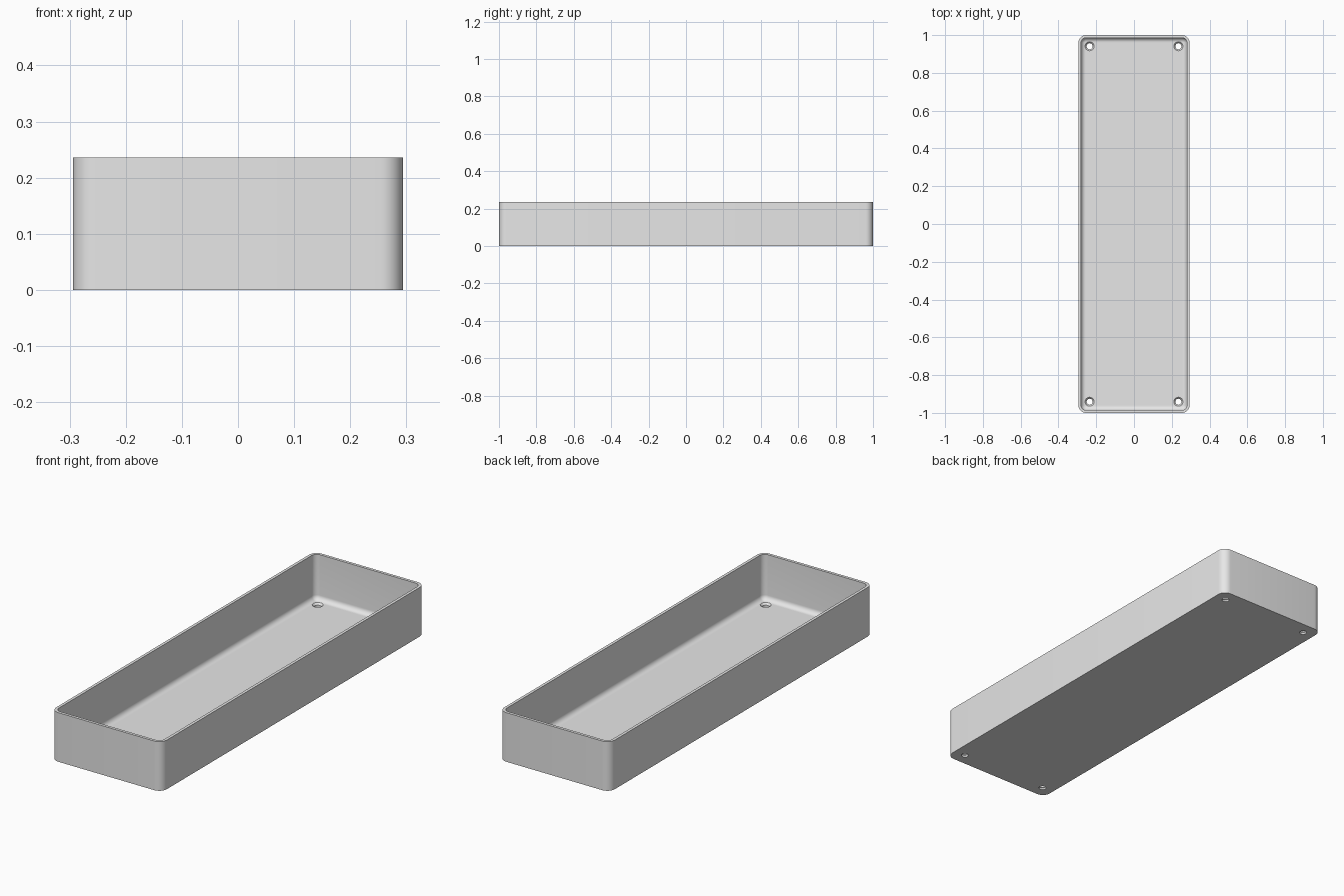
import bpy, bmesh, math

cube = bpy.data.objects.get("Cube")
if cube:
    bpy.data.objects.remove(cube, do_unlink=True)

HALF_X, HALF_Y, HEIGHT = 0.294, 1.0, 0.236
CORNER, WALL, FLOOR, FILLET = 0.04, 0.014, 0.018, 0.024
ARC_STEPS = 8

grey = bpy.data.materials.new("light_grey")
grey.use_nodes = True
grey.diffuse_color = (0.8, 0.8, 0.8, 1)
grey.node_tree.nodes["Principled BSDF"].inputs["Base Color"].default_value = (0.8, 0.8, 0.8, 1)


def rounded_ring(bm, inset, z):
    """Rounded rectangle of vertices, inset from the outer wall."""
    radius = CORNER - inset
    cx, cy = HALF_X - CORNER, HALF_Y - CORNER
    ring = []
    for quarter, (sx, sy) in enumerate([(1, 1), (-1, 1), (-1, -1), (1, -1)]):
        for i in range(ARC_STEPS + 1):
            a = (quarter + i / ARC_STEPS) * math.pi / 2
            ring.append(bm.verts.new((sx * cx + radius * math.cos(a),
                                      sy * cy + radius * math.sin(a), z)))
    return ring


def circle_ring(bm, x, y, radius, z, sides=32):
    return [bm.verts.new((x + radius * math.cos(2 * math.pi * i / sides),
                          y + radius * math.sin(2 * math.pi * i / sides), z))
            for i in range(sides)]


def skin(bm, rings):
    """Closed skin through a stack of rings, capped at both ends."""
    for low, high in zip(rings, rings[1:]):
        for i in range(len(low)):
            j = (i + 1) % len(low)
            bm.faces.new((low[i], low[j], high[j], high[i]))
    bm.faces.new(rings[0][::-1])
    bm.faces.new(rings[-1])


def make_object(name, bm):
    bmesh.ops.recalc_face_normals(bm, faces=bm.faces[:])
    mesh = bpy.data.meshes.new(name)
    bm.to_mesh(mesh)
    bm.free()
    mesh.materials.append(grey)
    obj = bpy.data.objects.new(name, mesh)
    bpy.context.collection.objects.link(obj)
    return obj


# Tray shell: outer wall, rim, inner wall, floor fillet
bm = bmesh.new()
rows = [(0, 0), (0, HEIGHT), (WALL, HEIGHT)]
for i in range(ARC_STEPS + 1):
    a = i / ARC_STEPS * math.pi / 2
    rows.append((WALL + FILLET * (1 - math.cos(a)),
                 FLOOR + FILLET * (1 - math.sin(a))))
skin(bm, [rounded_ring(bm, inset, z) for inset, z in rows])
tray = make_object("tray", bm)

# Countersunk screw holes near the four corners
bm = bmesh.new()
for x in (-0.235, 0.235):
    for y in (-0.941, 0.941):
        profile = [(0.016, -0.02), (0.016, 0.009), (0.024, FLOOR), (0.024, 0.06)]
        skin(bm, [circle_ring(bm, x, y, r, z) for r, z in profile])
cutter = make_object("hole_cutter", bm)
cutter.hide_render = True

cut = tray.modifiers.new("screw_holes", "BOOLEAN")
cut.operation = "DIFFERENCE"
cut.solver = "EXACT"
cut.object = cutter

bpy.ops.object.select_all(action="DESELECT")
tray.select_set(True)
bpy.context.view_layer.objects.active = tray
bpy.ops.object.modifier_apply(modifier=cut.name)
bpy.data.objects.remove(cutter, do_unlink=True)
bpy.ops.object.shade_smooth_by_angle(angle=math.radians(30))
